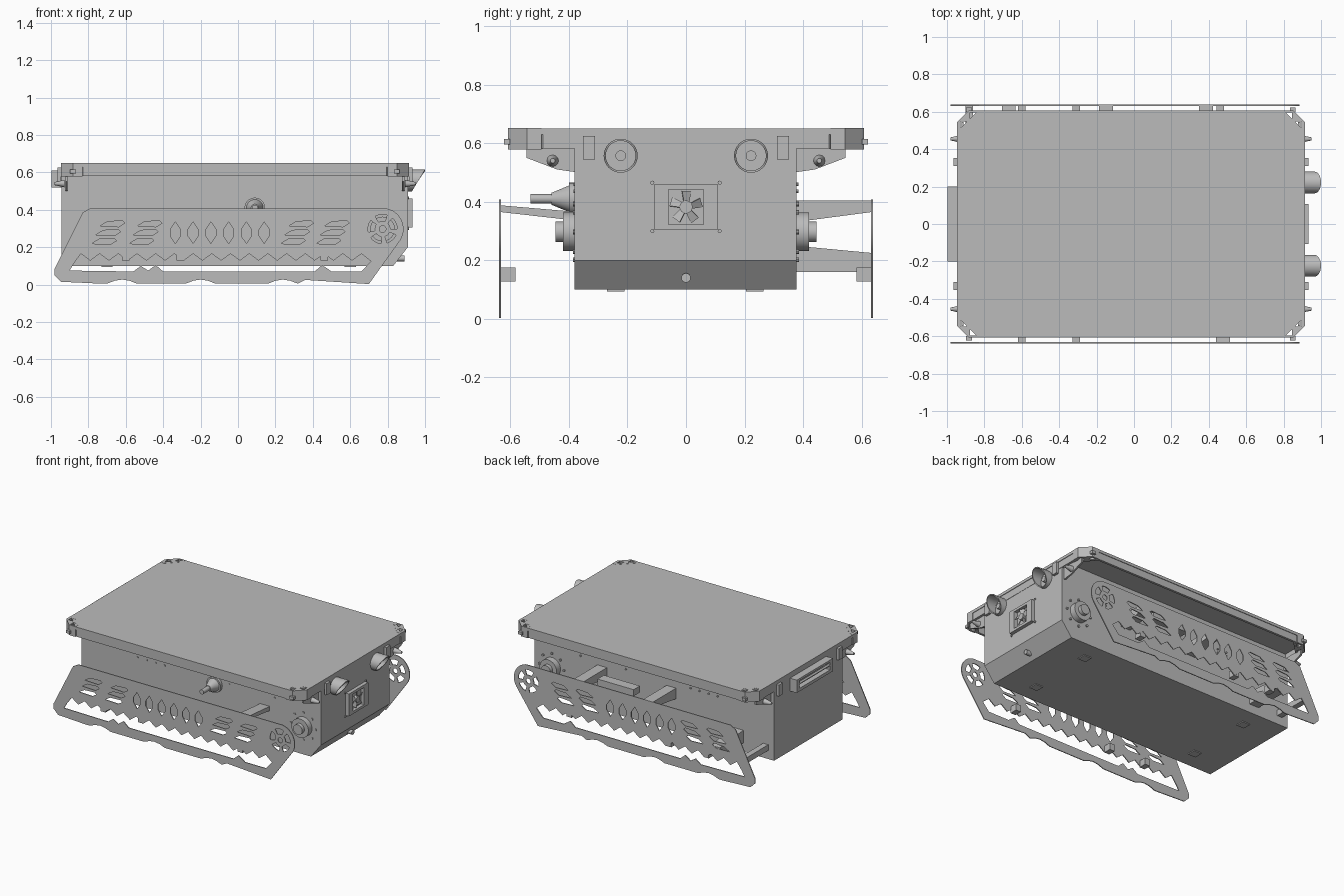
import bpy, bmesh, math
from mathutils import Matrix, Vector

cube = bpy.data.objects.get("Cube")
if cube:
    bpy.data.objects.remove(cube)

grey = bpy.data.materials.new("plain_grey")
grey.use_nodes = True
COLOUR = (0.5, 0.5, 0.5, 1)
grey.diffuse_color = COLOUR
grey.node_tree.nodes["Principled BSDF"].inputs["Base Color"].default_value = COLOUR


def finish(name, bm):
    """Turn a bmesh into a shaded object."""
    bmesh.ops.remove_doubles(bm, verts=bm.verts, dist=1e-5)
    bmesh.ops.recalc_face_normals(bm, faces=bm.faces)
    mesh = bpy.data.meshes.new(name)
    bm.to_mesh(mesh)
    bm.free()
    mesh.materials.append(grey)
    for p in mesh.polygons:
        p.use_smooth = True
    mesh.set_sharp_from_angle(angle=math.radians(30))
    ob = bpy.data.objects.new(name, mesh)
    bpy.context.collection.objects.link(ob)
    return ob


def box(name, x, y, z):
    """Box from (min, max) ranges."""
    bm = bmesh.new()
    bmesh.ops.create_cube(bm, size=1)
    for v in bm.verts:
        v.co = [(r[0] + r[1]) / 2 + c * (r[1] - r[0]) for r, c in zip((x, y, z), v.co)]
    return finish(name, bm)


def cylinder(name, start, end, r, r2=None, sides=32):
    a, b = Vector(start), Vector(end)
    bm = bmesh.new()
    rot = (b - a).to_track_quat("Z", "Y").to_matrix().to_4x4()
    bmesh.ops.create_cone(bm, cap_ends=True, segments=sides, radius1=r,
                          radius2=r if r2 is None else r2, depth=(b - a).length,
                          matrix=Matrix.Translation((a + b) / 2) @ rot)
    return finish(name, bm)


def sheet(name, loops, thick, matrix):
    """Flat plate: first loop is the outline, the others are holes."""
    cu = bpy.data.curves.new(name, "CURVE")
    cu.dimensions, cu.fill_mode, cu.extrude = "2D", "BOTH", thick / 2
    for pts in loops:
        s = cu.splines.new("POLY")
        s.points.add(len(pts) - 1)
        for p, q in zip(s.points, pts):
            p.co = (q[0], q[1], 0, 1)
        s.use_cyclic_u = True
    tmp = bpy.data.objects.new(name, cu)
    bpy.context.collection.objects.link(tmp)
    bpy.context.view_layer.update()
    mesh = bpy.data.meshes.new_from_object(tmp.evaluated_get(bpy.context.evaluated_depsgraph_get()))
    bpy.data.objects.remove(tmp)
    bm = bmesh.new()
    bm.from_mesh(mesh)
    bpy.data.meshes.remove(mesh)
    bm.transform(matrix)
    return finish(name, bm)


def circle(cx, cy, r, n=24, a0=0, a1=360):
    return [(cx + r * math.cos(math.radians(a0 + (a1 - a0) * i / n)),
             cy + r * math.sin(math.radians(a0 + (a1 - a0) * i / n)))
            for i in range(n if a1 - a0 == 360 else n + 1)]


def rect(cx, cy, w, h):
    return [(cx - w, cy - h), (cx + w, cy - h), (cx + w, cy + h), (cx - w, cy + h)]


def at(x, y, z):
    return Matrix.Translation((x, y, z))


UPRIGHT = Matrix.Rotation(math.pi / 2, 4, "X")   # sheet in the xz plane
FACING_X = Matrix(((0, 0, 1, 0), (1, 0, 0, 0), (0, 1, 0, 0), (0, 0, 0, 1)))  # sheet in the yz plane
X0, X1, Y1 = -0.947, 0.914, 0.608

# Main hull with a sloped lower front edge
sheet("hull", [[(-0.945, 0.1), (0.83, 0.1), (0.908, 0.2), (0.908, 0.63), (-0.945, 0.63)]],
      0.757, at(0, -0.002, 0) @ UPRIGHT)
for y in (-0.24, 0.235):
    for x in (-0.7, 0.6):
        box("foot", (x - 0.03, x + 0.03), (y - 0.03, y + 0.03), (0.094, 0.101))
cylinder("drain_plug", (0.85, 0, 0.14), (0.89, 0, 0.14), 0.016)


# Deck with a downturned rim and cut corners
def octagon(inset, cut):
    a, b, d = X0 + inset, X1 - inset, Y1 - inset
    return [(a + cut, -d), (b - cut, -d), (b, -d + cut), (b, d - cut),
            (b - cut, d), (a + cut, d), (a, d - cut), (a, -d + cut)]


sheet("deck", [octagon(0, 0.115)], 0.02, at(0, 0, 0.64))
sheet("deck_rim", [octagon(0.004, 0.115), octagon(0.02, 0.112)], 0.05, at(0, 0, 0.606))

# Corner brackets with square openings
for sx, xe in ((-1, X0), (1, X1)):
    for sy in (-1, 1):
        def corner(pts):
            return [(xe - sx * u, sy * (Y1 - v)) for u, v in pts]
        sheet("corner_bracket", [corner([(0.115, 0), (0.065, 0), (0, 0.065), (0, 0.115), (0.03, 0.115), (0.115, 0.03)]),
                                 corner(rect(0.035, 0.075, 0.016, 0.016)),
                                 corner(rect(0.085, 0.028, 0.016, 0.016))], 0.072, at(0, 0, 0.615))
        # Sloped gusset carrying the overhanging deck
        sheet("deck_gusset", [[(sy * y, z) for y, z in ((0.37, 0.585), (0.545, 0.585), (0.545, 0.55), (0.44, 0.51), (0.37, 0.5))]],
              0.012, at(xe - sx * 0.03, 0, 0) @ FACING_X)
        # Latches and hooks on the ends
        xs = sorted((xe, xe + sx * 0.018))
        box("latch", xs, sorted((sy * 0.31, sy * 0.352)), (0.545, 0.625))
        cylinder("latch_pin", (xe - sx * 0.02, sy * 0.455, 0.54), (xe + sx * 0.035, sy * 0.455, 0.54), 0.02, 0.008, 12)
        box("corner_hook", sorted((xe - sx * 0.05, xe - sx * 0.08)), sorted((sy * 0.6, sy * 0.622)), (0.595, 0.615))

# Pierced side plates
HX, HZ = 0.773, 0.297
outline = [(-0.98, 0.05), (-0.945, 0.015), (-0.73, 0.005)]
for cx in (-0.62, -0.2, 0.24):
    outline += [(cx - 0.08 + 0.04 * i, 0.005 + 0.022 * math.sin(math.pi * i / 4)) for i in range(5)]
outline += [(0.36, 0.025), (0.7, 0.003)] + circle(HX, HZ, 0.112, 16, -32, 82)
outline += [(-0.79, 0.408), (-0.83, 0.385), (-0.98, 0.085)]

slot = [(-0.9, 0.075), (-0.56, 0.07), (-0.52, 0.1), (-0.48, 0.075), (-0.44, 0.105), (-0.4, 0.07),
        (0.41, 0.07), (0.45, 0.105), (0.5, 0.07), (0.66, 0.07), (0.71, 0.125)]
slot += [(0.66 - 0.05 * i, 0.128 if i % 2 else 0.165) for i in range(31)]
slot += [(-0.88, 0.11)]
cuts = [slot]
for i in range(6):
    x = -0.335 + 0.095 * i
    cuts.append([(x, 0.22), (x + 0.027, 0.26), (x + 0.027, 0.295), (x, 0.335), (x - 0.027, 0.295), (x - 0.027, 0.26)])
for cx in (-0.69, -0.49, 0.32, 0.51):
    for k in (-1, 0, 1):
        x, z = cx + 0.022 * k, 0.278 + 0.047 * k
        cuts.append([(x - 0.07, z - 0.012), (x + 0.03, z - 0.016), (x + 0.062, z + 0.004),
                     (x + 0.05, z + 0.016), (x - 0.03, z + 0.012)])
cuts.append(circle(HX, HZ, 0.018, 16))
for a in range(0, 360, 72):
    cuts.append(circle(HX, HZ, 0.078, 6, a, a + 48) + circle(HX, HZ, 0.042, 6, a, a + 48)[::-1])

for s in (-1, 1):
    sheet("side_plate", [outline] + cuts, 0.006, at(0, s * 0.635, 0) @ UPRIGHT)
    # Drive hub on the hull wall
    cylinder("drive_hub", (HX, s * 0.37, HZ), (HX, s * 0.42, HZ), 0.066)
    cylinder("drive_shaft", (HX, s * 0.42, HZ), (HX, s * 0.445, HZ), 0.035)
    for a in range(0, 360, 45):
        c = circle(HX, HZ, 0.095, 1, a, a + 1)[0]
        cylinder("hub_bolt", (c[0], s * 0.374, c[1]), (c[0], s * 0.386, c[1]), 0.008, sides=8)
    # Small guide blocks inside the plate
    for x in (-0.6, -0.31, 0.46):
        box("guide_block", (x - 0.02, x + 0.02), sorted((s * 0.582, s * 0.635)), (0.128, 0.175))
    # Rows of rivets on the hull wall
    for x in (-0.51, -0.44, -0.37, -0.3, 0.2, 0.55):
        for z in (0.435, 0.46):
            cylinder("rivet", (x, s * 0.374, z), (x, s * 0.384, z), 0.006, sides=8)


# Arms between the hull and the side plates
def arm(x, s, z_hull, z_plate, half=0.037):
    pts = [(s * 0.37, z_hull[0]), (s * 0.635, z_plate[0]), (s * 0.635, z_plate[1]), (s * 0.37, z_hull[1])]
    sheet("side_arm", [pts], 2 * half, at(x, 0, 0) @ FACING_X)


arm(0.475, -1, (0.335, 0.365), (0.365, 0.388))
arm(0.385, 1, (0.33, 0.405), (0.365, 0.405))
arm(-0.15, 1, (0.33, 0.405), (0.365, 0.405))
arm(-0.67, 1, (0.16, 0.25), (0.16, 0.225))
arm(-0.88, 1, (0.16, 0.2), (0.16, 0.2), 0.02)
box("cross_box", (0.02, 0.3), (0.48, 0.55), (0.36, 0.405))

# Tapered spindle on the front wall
cylinder("spindle_flange", (0.09, -0.375, 0.41), (0.09, -0.4, 0.41), 0.055)
cylinder("spindle_cone", (0.09, -0.4, 0.41), (0.09, -0.46, 0.41), 0.045, 0.02)
cylinder("spindle_tip", (0.09, -0.46, 0.41), (0.09, -0.53, 0.41), 0.016)

# Hooded round vents with a slanted mouth
for y in (-0.223, 0.222):
    bm = bmesh.new()
    rings = []
    for r, back in ((0.058, True), (0.058, False), (0.051, False), (0.051, True)):
        rings.append([bm.verts.new((0.9 if back else 0.965 + 0.035 * math.sin(t / 32 * math.tau),
                                    y + r * math.cos(t / 32 * math.tau), 0.557 + r * math.sin(t / 32 * math.tau)))
                      for t in range(32)])
    for a, b in zip(rings, rings[1:]):
        for i in range(32):
            j = (i + 1) % 32
            bm.faces.new((a[i], a[j], b[j], b[i]))
    finish("vent_hood", bm)
    cylinder("vent_core", (0.9, y, 0.557), (0.93, y, 0.557), 0.018)

# Square fan on the sloped end
sheet("fan_frame", [rect(0, 0.382, 0.107, 0.078), rect(0, 0.382, 0.06, 0.06)], 0.026, at(0.92, 0, 0) @ FACING_X)
cylinder("fan_motor", (0.9, 0, 0.382), (0.93, 0, 0.382), 0.022)
for k in range(5):
    blade = Matrix.Rotation(math.radians(72 * k), 4, "X") @ Matrix.Rotation(0.5, 4, "Z")
    sheet("fan_blade", [[(-0.008, 0.015), (0.012, 0.015), (0.02, 0.055), (-0.016, 0.055)]],
          0.003, at(0.921, 0, 0.382) @ blade @ FACING_X)
for y in (-0.115, 0.115):
    for z in (0.3, 0.465):
        cylinder("fan_bolt", (0.9, y, z), (0.914, y, z), 0.007, sides=8)

# Framed grab handle on the opposite end
sheet("handle_frame", [rect(0, 0.565, 0.2, 0.045), rect(0, 0.568, 0.17, 0.027)], 0.052, at(-0.971, 0, 0) @ FACING_X)
cylinder("handle_bar", (-0.985, -0.18, 0.57), (-0.985, 0.18, 0.57), 0.009, sides=12)
